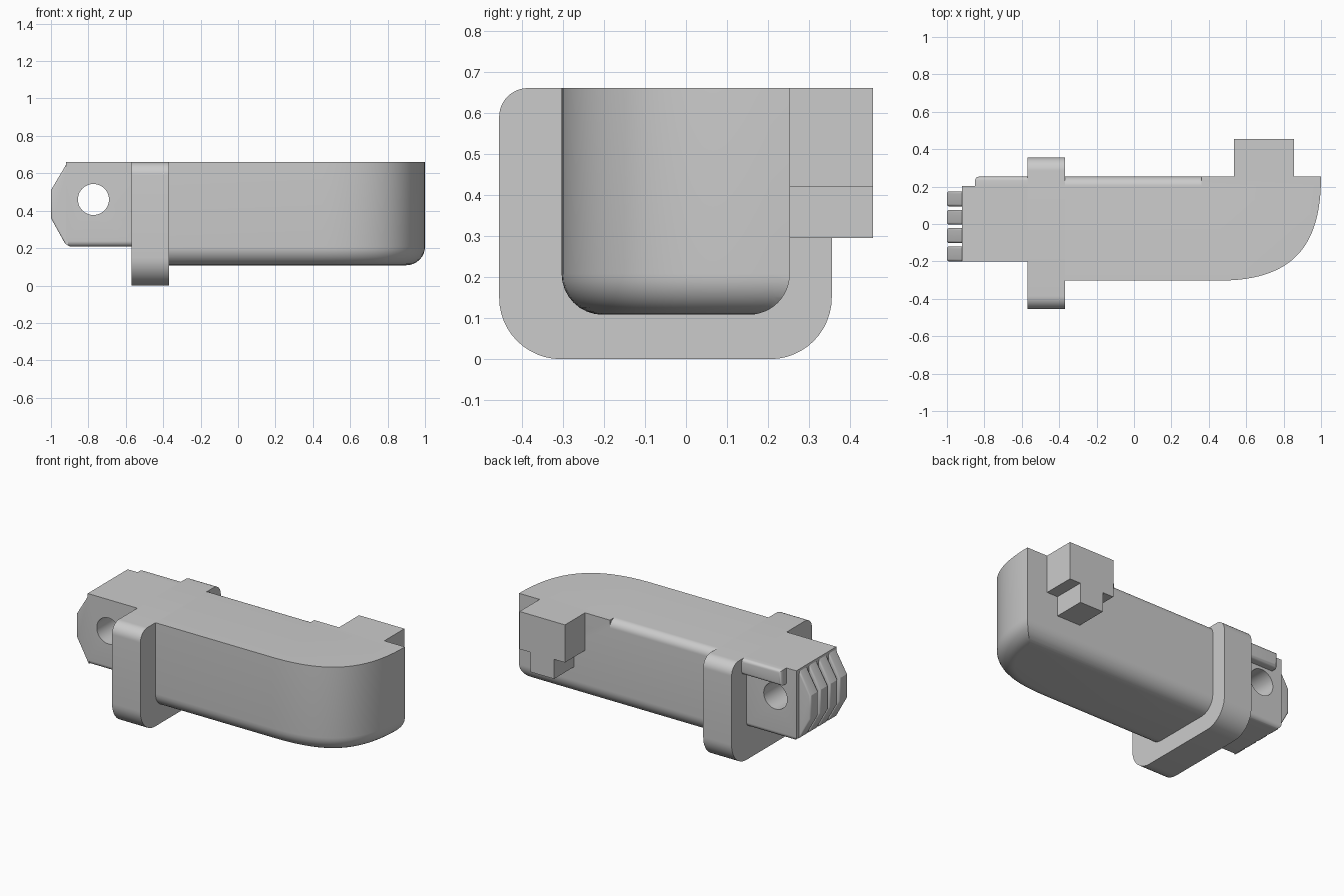
import bpy, bmesh, math
from mathutils import Vector

cube = bpy.data.objects.get("Cube")
if cube:
    bpy.data.objects.remove(cube, do_unlink=True)

grey = bpy.data.materials.new("plain grey")
grey.use_nodes = True
GREY = (0.6, 0.6, 0.6, 1)
grey.diffuse_color = GREY
grey.node_tree.nodes["Principled BSDF"].inputs["Base Color"].default_value = GREY


def arc(u, v, r, start, stop, steps=12):
    """Points on an arc, angles in degrees."""
    angles = (math.radians(start + (stop - start) * k / steps) for k in range(steps + 1))
    return [(u + r * math.cos(a), v + r * math.sin(a)) for a in angles]


def prism(name, outline, axis, lo, hi, bevel=0, pick=None, segments=8):
    """Extrude an outline along an axis, optionally bevelling picked edges."""
    place = {"x": lambda u, v, w: (w, u, v),
             "y": lambda u, v, w: (u, w, v),
             "z": lambda u, v, w: (u, v, w)}[axis]
    bm = bmesh.new()
    low = [bm.verts.new(place(p[0], p[1], lo)) for p in outline]
    high = [bm.verts.new(place(p[0], p[1], hi)) for p in outline]
    bm.faces.new(low)
    bm.faces.new(high)
    for i in range(len(low)):
        bm.faces.new((low[i - 1], low[i], high[i], high[i - 1]))
    bmesh.ops.recalc_face_normals(bm, faces=bm.faces)
    if bevel:
        edges = [e for e in bm.edges if pick(e.verts[0].co, e.verts[1].co)]
        bmesh.ops.bevel(bm, geom=edges, offset=bevel, offset_type='OFFSET',
                        segments=segments, profile=0.5, affect='EDGES')
        bmesh.ops.recalc_face_normals(bm, faces=bm.faces)
    mesh = bpy.data.meshes.new(name)
    bm.to_mesh(mesh)
    bm.free()
    mesh.materials.append(grey)
    obj = bpy.data.objects.new(name, mesh)
    bpy.context.collection.objects.link(obj)
    return obj


def rect(u0, u1, v0, v1):
    return [(u0, v0), (u1, v0), (u1, v1), (u0, v1)]


def cut(obj, cutter):
    cutter.hide_render = True
    mod = obj.modifiers.new("cut", 'BOOLEAN')
    mod.operation = 'DIFFERENCE'
    mod.solver = 'EXACT'
    mod.object = cutter
    bpy.context.view_layer.objects.active = obj
    bpy.ops.object.modifier_apply(modifier=mod.name)
    bpy.data.objects.remove(cutter, do_unlink=True)


TOP = 0.66
BOTTOM = 0.108
BACK = 0.253
FRONT = -0.303


def round_back_edge(obj, z, side, r, x0, x1):
    """Round the back edge at height z; side is 1 for the top, -1 for the bottom."""
    shape = arc(BACK - r, z - side * r, r, 90 * side, 0)
    shape += [(BACK + r, z - side * r), (BACK + r, z + side * r),
              (BACK - r, z + side * r)]
    cut(obj, prism("edge_cutter", shape, "x", x0, x1))


# Main body: straight bar sweeping into a curved nose, rounded underneath
start, h1, h2, end = (Vector(p) for p in
                      ((0.45, FRONT), (0.85, FRONT), (1, -0.12), (1, BACK)))
plan = [(-0.37, FRONT)]
for k in range(25):
    t = k / 24
    s = 1 - t
    plan.append(start * s**3 + h1 * 3 * s * s * t + h2 * 3 * s * t * t + end * t**3)
plan.append((-0.37, BACK))
body = prism("main_body", plan, "z", BOTTOM, TOP, 0.1,
             lambda a, b: max(a.z, b.z) < 0.2 and max(a.x, b.x) > -0.3
             and min(a.y, b.y) < BACK - 0.001)
round_back_edge(body, BOTTOM, -1, 0.1, -0.5, 1.1)
round_back_edge(body, TOP, 1, 0.05, -0.5, 0.36)

# Flange with large lower and small upper corner rounds
flange_outline = (arc(-0.305, 0.15, 0.15, 180, 270) + arc(0.205, 0.15, 0.15, 270, 360)
                  + arc(0.285, TOP - 0.07, 0.07, 0, 90)
                  + arc(-0.385, TOP - 0.07, 0.07, 90, 180))
flange = prism("flange", flange_outline, "x", -0.57, -0.37)

# Tail block with a cross hole
tail = prism("tail_block", rect(-0.2, 0.203, 0.208, TOP), "x", -0.92, -0.57, 0.03,
             lambda a, b: max(a.z, b.z) < 0.25 and min(a.x, b.x) < -0.9)
hole = arc(-0.773, 0.46, 0.083, 0, 352.5, 47)
cut(tail, prism("hole_cutter", hole, "y", -0.5, 0.5))

# Grip ribs on the tail end
rib_side = [(-0.91, 0.215), (-0.925, 0.225), (-1, 0.36), (-1, 0.51),
            (-0.92, 0.645), (-0.91, 0.645)]
ribs = []
for i in range(4):
    y = -0.2 + i * 0.098
    ribs.append(prism(f"grip_rib_{i + 1}", rib_side, "y", y, y + 0.08, 0.012,
                      lambda a, b: min(a.x, b.x) < -0.95 and abs(a.y - b.y) < 0.01,
                      4))

# Side rail on the tail
rail = prism("tail_rail", rect(0.203, BACK, 0.56, TOP), "x", -0.85, -0.57, 0.02,
             lambda a, b: min(a.y, b.y) > 0.24 and min(a.x, b.x) < -0.8, 4)

# Hook block and its narrower leg
hook = prism("hook_block", rect(0.535, 0.855, 0.42, TOP), "y", BACK, 0.455)
leg = prism("hook_leg", rect(0.612, 0.778, 0.295, 0.42), "y", BACK, 0.455)

# Smooth shading with sharp edges kept
bpy.ops.object.select_all(action='DESELECT')
for obj in [body, flange, tail, rail, hook, leg] + ribs:
    obj.select_set(True)
bpy.context.view_layer.objects.active = body
bpy.ops.object.shade_smooth_by_angle(angle=math.radians(30))
